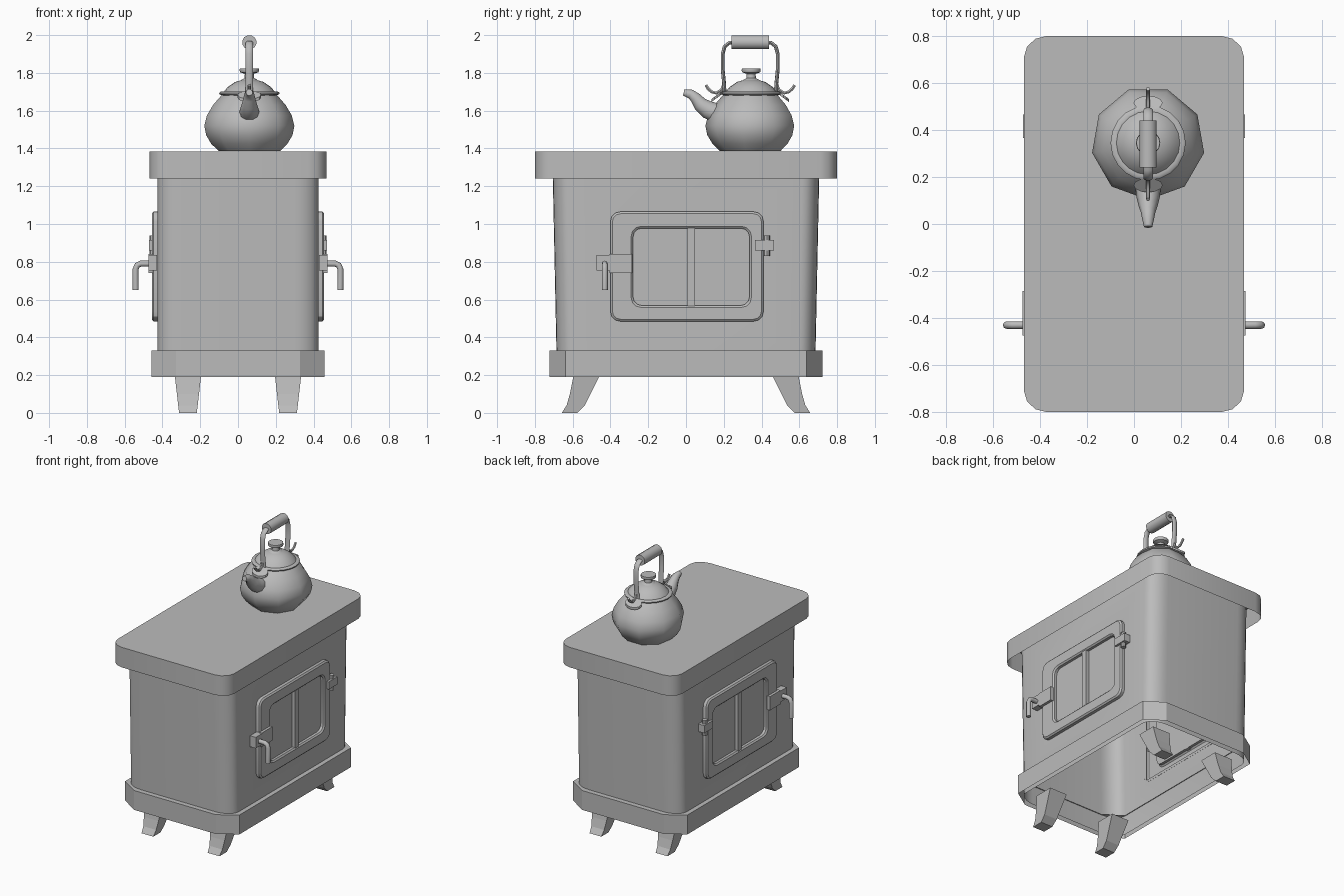
import bpy, bmesh, math
from mathutils import Vector

if "Cube" in bpy.data.objects:
    bpy.data.objects.remove(bpy.data.objects["Cube"])

grey = bpy.data.materials.new("cast iron grey")
grey.diffuse_color = (0.5, 0.5, 0.5, 1)
grey.use_nodes = True
grey.node_tree.nodes["Principled BSDF"].inputs["Base Color"].default_value = grey.diffuse_color


def finish(name, bm, smooth=35):
    bmesh.ops.recalc_face_normals(bm, faces=bm.faces)
    me = bpy.data.meshes.new(name)
    bm.to_mesh(me)
    bm.free()
    ob = bpy.data.objects.new(name, me)
    bpy.context.collection.objects.link(ob)
    me.materials.append(grey)
    if smooth:
        bpy.ops.object.select_all(action='DESELECT')
        bpy.context.view_layer.objects.active = ob
        ob.select_set(True)
        bpy.ops.object.shade_smooth_by_angle(angle=math.radians(smooth))
    return ob


def loft(name, rings, start=False, end=False, smooth=35):
    """Bridge closed rings of points, optionally capping the ends."""
    bm = bmesh.new()
    vs = [[bm.verts.new(p) for p in r] for r in rings]
    n = len(rings[0])
    for a, b in zip(vs, vs[1:]):
        for i in range(n):
            j = (i + 1) % n
            bm.faces.new((a[i], a[j], b[j], b[i]))
    if start:
        bm.faces.new(vs[0])
    if end:
        bm.faces.new(vs[-1])
    return finish(name, bm, smooth)


def rounded(hu, hv, cu, cv, seg):
    """Rectangle outline with elliptical corners, centred on the origin."""
    pts = []
    for k, (su, sv) in enumerate(((1, 1), (-1, 1), (-1, -1), (1, -1))):
        for i in range(seg + 1):
            a = math.pi / 2 * (k + i / seg)
            pts.append((su * (hu - cu) + cu * math.cos(a),
                        sv * (hv - cv) + cv * math.sin(a)))
    return pts


def at_z(pts, z):
    return [(u, v, z) for u, v in pts]


def box(name, lo, hi):
    ring = [(lo[0], lo[1]), (hi[0], lo[1]), (hi[0], hi[1]), (lo[0], hi[1])]
    return loft(name, [at_z(ring, lo[2]), at_z(ring, hi[2])], True, True, 0)


def tube(name, path, radii, n=8, flat=1.0):
    """Sweep a circle along a path lying in a plane; flat scales its in-plane width."""
    path = [Vector(p) for p in path]
    normal = None
    for i in range(1, len(path) - 1):
        c = (path[i] - path[i - 1]).cross(path[i + 1] - path[i])
        if c.length > 1e-8:
            normal = c.normalized()
            break
    if normal is None:
        normal = (path[1] - path[0]).orthogonal().normalized()
    rings = []
    for i, p in enumerate(path):
        t = (path[min(i + 1, len(path) - 1)] - path[max(i - 1, 0)]).normalized()
        side = t.cross(normal)
        r = radii[i] if isinstance(radii, (list, tuple)) else radii
        rings.append([p + r * (math.cos(2 * math.pi * k / n) * normal
                               + flat * math.sin(2 * math.pi * k / n) * side)
                      for k in range(n)])
    return loft(name, rings, True, True, 50)


def lathe(name, profile, n, offset, centre, smooth=35):
    rings = [[(centre[0] + r * math.cos(offset + 2 * math.pi * k / n),
               centre[1] + r * math.sin(offset + 2 * math.pi * k / n), z)
              for k in range(n)] for r, z in profile]
    return loft(name, rings, True, True, smooth)


# Stove top: hollow lid with a deep skirt
top = rounded(0.468, 0.80, 0.098, 0.09, 3)
loft("stove_top", [at_z(top, 1.24), at_z(top, 1.385)], end=True, smooth=40)

# Firebox: open shell, slightly longer at the top, with an opening behind each door
bm = bmesh.new()
seg = 6
low = [bm.verts.new(p) for p in at_z(rounded(0.425, 0.683, 0.13, 0.09, seg), 0.19)]
high = [bm.verts.new(p) for p in at_z(rounded(0.425, 0.708, 0.13, 0.09, seg), 1.384)]
n = len(low)
for i in range(n):
    j = (i + 1) % n
    quad = [low[i], low[j], high[j], high[i]]
    if abs(low[i].co.x - low[j].co.x) < 1e-5 and abs(low[i].co.y - low[j].co.y) > 0.5:
        x = low[i].co.x
        s = 1 if low[j].co.y > low[i].co.y else -1
        ys = (-0.38, 0.39) if s > 0 else (0.39, -0.38)
        hole = [bm.verts.new((x, y, z)) for y, z in
                ((ys[0], 0.505), (ys[1], 0.505), (ys[1], 1.045), (ys[0], 1.045))]
        for k in range(4):
            m = (k + 1) % 4
            bm.faces.new((quad[k], quad[m], hole[m], hole[k]))
    else:
        bm.faces.new(quad)
finish("firebox", bm)

# Base band with a ledge running in to the firebox
outer = rounded(0.458, 0.722, 0.13, 0.085, 1)
inner = rounded(0.42, 0.68, 0.13, 0.085, 1)
loft("base_band", [at_z(outer, 0.19), at_z(outer, 0.33), at_z(inner, 0.33)], smooth=0)

# Splayed legs
leg = [(0.595, 0.20), (0.615, 0.10), (0.632, 0.04), (0.658, 0.0),
       (0.575, 0.0), (0.535, 0.04), (0.505, 0.10), (0.455, 0.20)]
for sx in (1, -1):
    for sy in (1, -1):
        sides = [[(sx * (0.265 + e * (0.047 + 0.115 * z)), sy * y, z) for y, z in leg]
                 for e in (-1, 1)]
        loft("leg", sides, True, True, 0)

# Doors, latches, handles and hinges on both long sides
for sx in (1, -1):
    def door_ring(hy, hz, cy, cz, c, x):
        return [(sx * x, cy + u, cz + v) for u, v in rounded(hy, hz, c, c, 3)]
    loft("door", [
        door_ring(0.405, 0.29, 0.005, 0.775, 0.05, 0.424),
        door_ring(0.405, 0.29, 0.005, 0.775, 0.05, 0.447),
        door_ring(0.395, 0.28, 0.005, 0.775, 0.045, 0.456),
        door_ring(0.318, 0.214, 0.028, 0.773, 0.05, 0.456),
        door_ring(0.308, 0.204, 0.028, 0.773, 0.045, 0.447),
        door_ring(0.308, 0.204, 0.028, 0.773, 0.045, 0.428)], end=True, smooth=30)
    def side_box(name, x0, x1, y0, y1, z0, z1):
        box(name, (min(sx * x0, sx * x1), y0, z0), (max(sx * x0, sx * x1), y1, z1))
    side_box("door_mullion", 0.427, 0.452, 0.008, 0.048, 0.565, 0.98)
    side_box("latch_plate", 0.45, 0.475, -0.405, -0.285, 0.74, 0.84)
    side_box("latch_tongue", 0.43, 0.475, -0.475, -0.40, 0.755, 0.835)
    tube("door_handle", [(sx * x, -0.43, z) for x, z in
                         ((0.46, 0.79), (0.515, 0.79), (0.533, 0.782),
                          (0.542, 0.762), (0.542, 0.65))], 0.016)
    side_box("hinge_leaf", 0.425, 0.472, 0.365, 0.465, 0.86, 0.915)
    lathe("hinge_pin", [(0.018, 0.83), (0.018, 0.94)], 8, 0, (sx * 0.45, 0.428))

# Kettle body and lid
KX, KY = 0.06, 0.345
lathe("kettle_body", [(0.165, 1.386), (0.205, 1.425), (0.232, 1.47), (0.242, 1.52),
                      (0.228, 1.575), (0.195, 1.63), (0.16, 1.67), (0.14, 1.69)],
      9, math.radians(-10), (KX, KY), 45)
lathe("kettle_lid", [(0.14, 1.68), (0.158, 1.686), (0.16, 1.694), (0.152, 1.701),
                     (0.135, 1.70), (0.115, 1.725), (0.075, 1.752), (0.03, 1.765)],
      20, 0, (KX, KY), 50)
lathe("lid_knob", [(0.045, 1.762), (0.026, 1.772), (0.024, 1.795), (0.048, 1.803),
                   (0.052, 1.812), (0.05, 1.824), (0.03, 1.824)], 14, 0, (KX, KY))

# Spout
tube("kettle_spout", [(KX, y, z) for y, z in
                      ((0.17, 1.585), (0.115, 1.605), (0.075, 1.635), (0.05, 1.668),
                       (0.025, 1.688), (-0.012, 1.697))],
     [0.055, 0.05, 0.04, 0.031, 0.026, 0.018], 10)

# Bail handle, its grip, curled hooks and mounting ears
KM = 0.34
arch = [(0.135, 1.68), (0.138, 1.74), (0.146, 1.82), (0.146, 1.90), (0.135, 1.94),
        (0.11, 1.96), (0.05, 1.962)]
bail = [(KX, KM - d, z) for d, z in arch] + [(KX, KM + d, z) for d, z in arch[::-1]]
tube("kettle_bail", bail, 0.02, 8, 0.5)
tube("kettle_grip", [(KX, 0.24, 1.962), (KX, 0.44, 1.962)], 0.038, 12)
for s in (1, -1):
    tube("bail_hook", [(KX, KM + s * d, z) for d, z in
                       ((0.14, 1.74), (0.152, 1.71), (0.18, 1.693), (0.205, 1.70),
                        (0.222, 1.715), (0.235, 1.735))], 0.009, 6)
    ear = [[(KX + 0.062 * math.cos(t), KM + s * (0.175 + 0.03 * math.sin(t)),
             z - 0.022 * math.sin(t)) for t in (2 * math.pi * k / 12 for k in range(12))]
           for z in (1.668, 1.684)]
    loft("bail_ear", ear, True, True)
